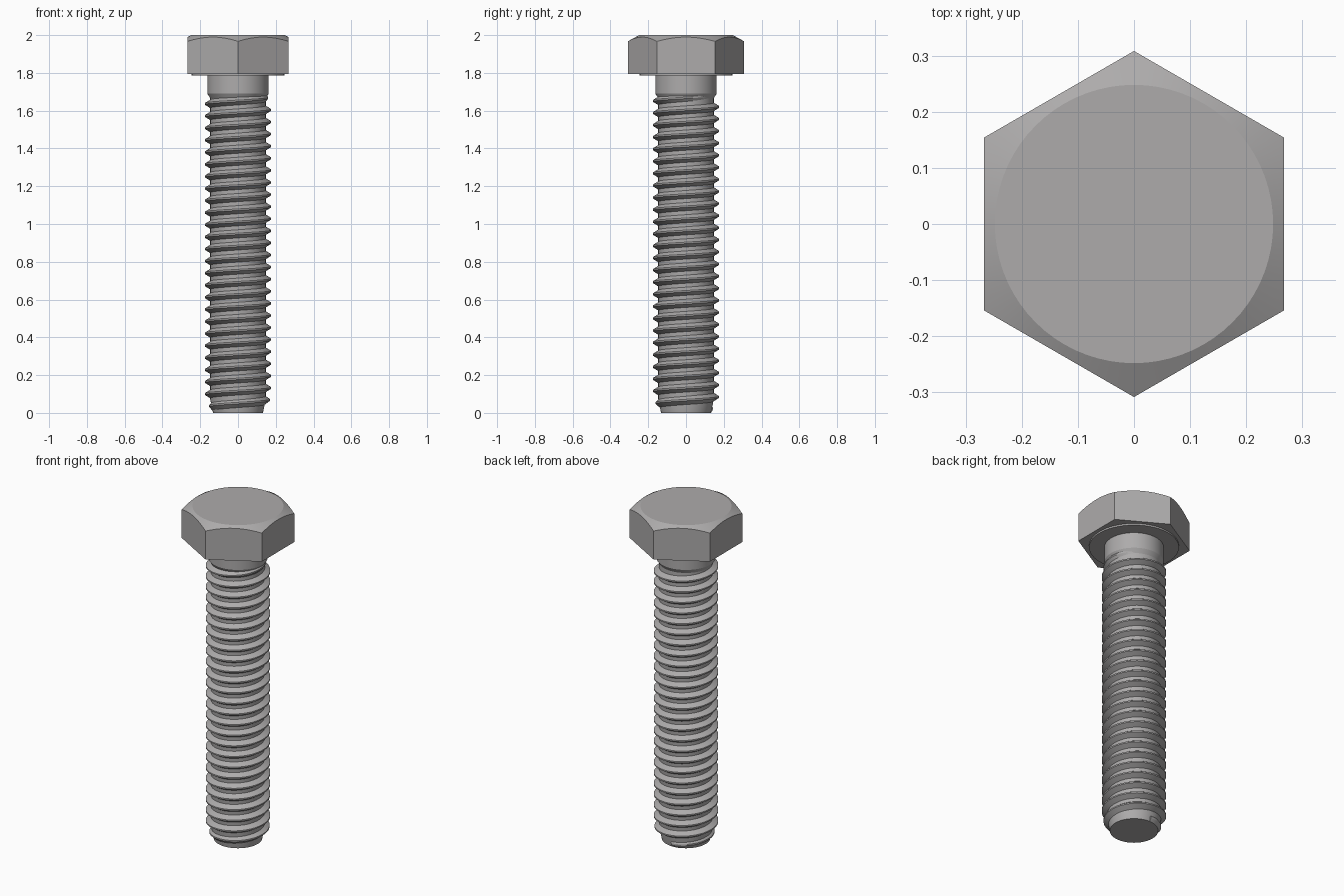
import bpy, bmesh, math

if "Cube" in bpy.data.objects:
    bpy.data.objects.remove(bpy.data.objects["Cube"], do_unlink=True)

steel = bpy.data.materials.new("steel_grey")
steel.use_nodes = True
steel.diffuse_color = (0.42, 0.41, 0.41, 1)
steel.node_tree.nodes["Principled BSDF"].inputs["Base Color"].default_value = steel.diffuse_color


def finish(name, bm, angle=25):
    bmesh.ops.recalc_face_normals(bm, faces=bm.faces)
    mesh = bpy.data.meshes.new(name)
    bm.to_mesh(mesh)
    bm.free()
    mesh.materials.append(steel)
    obj = bpy.data.objects.new(name, mesh)
    bpy.context.collection.objects.link(obj)
    bpy.ops.object.select_all(action="DESELECT")
    obj.select_set(True)
    bpy.context.view_layer.objects.active = obj
    bpy.ops.object.shade_smooth_by_angle(angle=math.radians(angle))


def bridge(bm, a, b, closed):
    n = len(a)
    for i in range(n if closed else n - 1):
        j = (i + 1) % n
        bm.faces.new((a[i], a[j], b[j], b[i]))


def turned(name, section, steps=72):
    """Closed solid from rings; section(angle) gives (radius, z) points."""
    bm = bmesh.new()
    columns = []
    for i in range(steps):
        t = math.tau * i / steps
        columns.append([bm.verts.new((r * math.cos(t), r * math.sin(t), z))
                        for r, z in section(t)])
    for i in range(steps):
        bridge(bm, columns[i], columns[(i + 1) % steps], False)
    bm.faces.new([c[0] for c in columns])
    bm.faces.new([c[-1] for c in columns])
    finish(name, bm)


# Hexagonal head, with corners on the y axis and a conical top chamfer
APOTHEM, TOP_R, HEAD_LOW, HEAD_TOP = 0.267, 0.248, 1.795, 2.0


def head_section(t):
    off = (t + math.pi / 6) % (math.pi / 3) - math.pi / 6
    r = APOTHEM / math.cos(off)
    return [(r, HEAD_LOW), (r, HEAD_TOP - (r - TOP_R) * 0.55), (TOP_R, HEAD_TOP)]


turned("hex_head", head_section)

# Washer face under the head
turned("washer_face", lambda t: [(0.245, 1.785), (0.245, 1.8)])

# Plain shank, threaded core and tapered tip
CORE, CREST = 0.147, 0.176
shaft = [(0.132, 0), (CORE, 0.07), (CORE, 1.665), (0.162, 1.69), (0.162, 1.79)]
turned("shaft", lambda t: shaft)

# Right-hand helical thread, fading into the shaft at both ends
PITCH, PER_TURN = 0.064, 72
START, TURNS = 0.02, 26
bm = bmesh.new()
rings = []
total = int(TURNS * PER_TURN)
for i in range(total + 1):
    turn = i / PER_TURN
    t = math.tau * turn + math.pi / 2
    z = START + PITCH * turn
    fade = min(1, 0.25 + turn * 0.75, (TURNS - turn) * 2)
    root = CORE - 0.004 if z > 0.07 else 0.128 + 0.2 * z
    crest = root + max(0.002, (CREST - root) * fade)
    ring = [(root, -0.024), (crest, -0.004), (crest, 0.004), (root, 0.024)]
    rings.append([bm.verts.new((r * math.cos(t), r * math.sin(t), max(0, z + dz)))
                  for r, dz in ring])
for a, b in zip(rings, rings[1:]):
    bridge(bm, a, b, True)
bm.faces.new(rings[0])
bm.faces.new(rings[-1])
finish("thread", bm)
